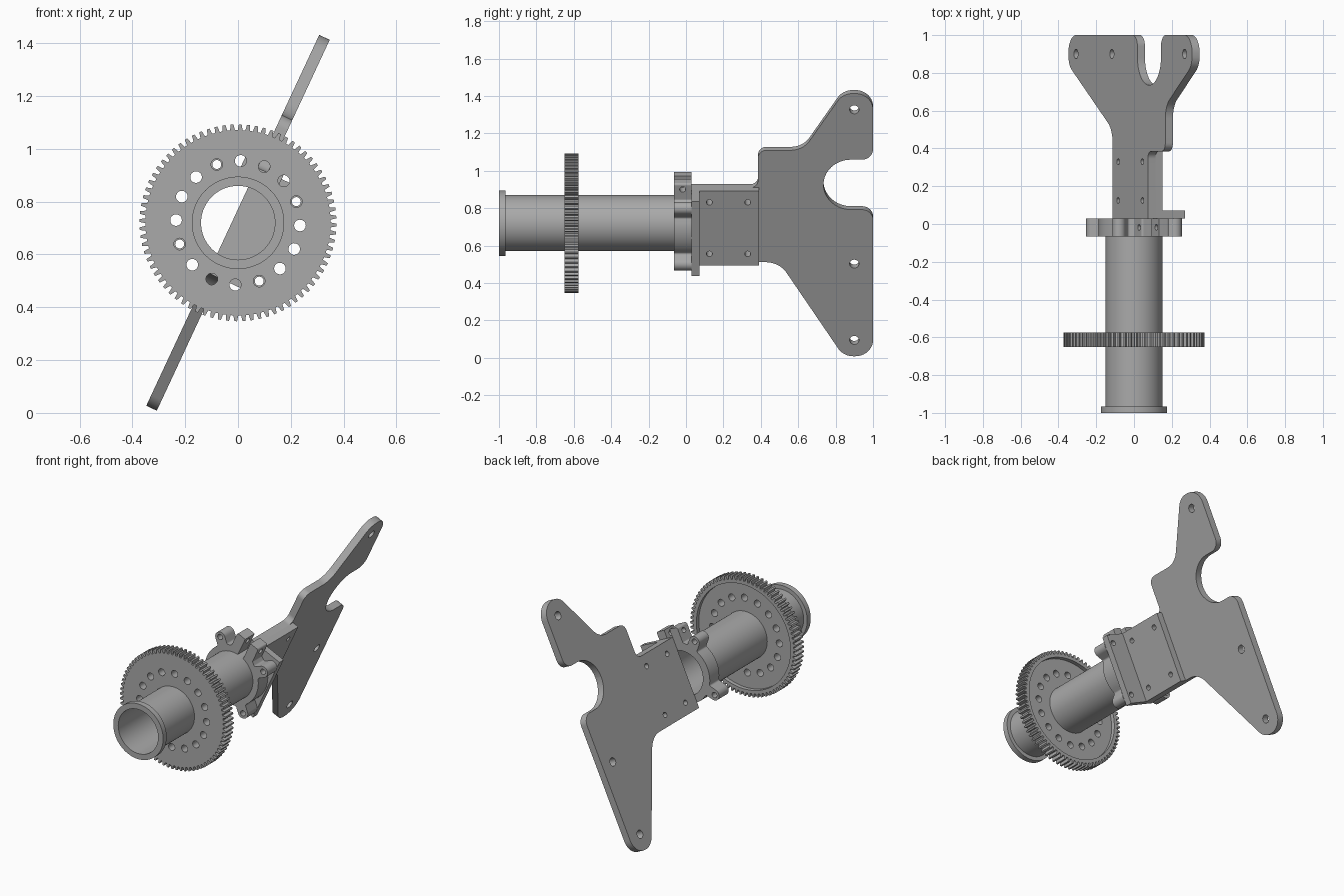
import bpy, bmesh
from math import sin, cos, tan, atan2, pi, radians
from mathutils import Vector, Matrix

cube = bpy.data.objects.get("Cube")
if cube:
    bpy.data.objects.remove(cube)

grey = bpy.data.materials.new("machined_grey")
grey.use_nodes = True
grey.diffuse_color = (0.4, 0.4, 0.4, 1)
grey.node_tree.nodes["Principled BSDF"].inputs["Base Color"].default_value = (0.4, 0.4, 0.4, 1)

# Frame of the tilted plate: U runs up the plate, D is its outward normal
AXIS_Z = 0.72
TILT = radians(65)
U = Vector((cos(TILT), 0, sin(TILT)))
D = Vector((sin(TILT), 0, -cos(TILT)))
Y = Vector((0, 1, 0))


def frame(x, y, z, offset):
    m = Matrix((x, y, z)).transposed().to_4x4()
    m.translation = Vector((0, 0, AXIS_Z)) + offset
    return m


def polar(r, deg):
    return r * cos(radians(deg)), r * sin(radians(deg))


def circle(r, cx=0, cy=0, n=24):
    return [(cx + r * cos(2 * pi * i / n), cy + r * sin(2 * pi * i / n)) for i in range(n)]


def rect(x0, x1, y0, y1):
    return [(x0, y0), (x1, y0), (x1, y1), (x0, y1)]


def rounded(corners, steps=10):
    """Closed outline from (x, y, radius) corners with true arc fillets."""
    out = []
    for i, (x, y, r) in enumerate(corners):
        p = Vector((x, y))
        if r == 0:
            out.append(p)
            continue
        a = (Vector(corners[i - 1][:2]) - p).normalized()
        b = (Vector(corners[(i + 1) % len(corners)][:2]) - p).normalized()
        half = a.angle(b) / 2
        c = p + (a + b).normalized() * r / sin(half)
        v0 = p + a * r / tan(half) - c
        v1 = p + b * r / tan(half) - c
        start = atan2(v0.y, v0.x)
        sweep = (atan2(v1.y, v1.x) - start + pi) % (2 * pi) - pi
        for k in range(steps + 1):
            t = start + sweep * k / steps
            out.append(c + Vector((cos(t), sin(t))) * r)
    return out


def slab(name, loops, thickness, matrix):
    """Extruded flat part; the first loop is the outline, the rest are holes."""
    curve = bpy.data.curves.new(name, 'CURVE')
    curve.dimensions = '2D'
    curve.fill_mode = 'BOTH'
    curve.extrude = thickness / 2
    for loop in loops:
        s = curve.splines.new('POLY')
        s.points.add(len(loop) - 1)
        for pt, co in zip(s.points, loop):
            pt.co = (co[0], co[1], 0, 1)
        s.use_cyclic_u = True
    tmp = bpy.data.objects.new(name + "_outline", curve)
    mesh = bpy.data.meshes.new_from_object(tmp)
    bpy.data.objects.remove(tmp)
    bpy.data.curves.remove(curve)
    bm = bmesh.new()
    bm.from_mesh(mesh)
    bmesh.ops.remove_doubles(bm, verts=bm.verts, dist=1e-5)
    bmesh.ops.recalc_face_normals(bm, faces=bm.faces)
    bm.to_mesh(mesh)
    bm.free()
    mesh.name = name
    mesh.materials.clear()
    mesh.materials.append(grey)
    ob = bpy.data.objects.new(name, mesh)
    ob.matrix_world = matrix
    bpy.context.collection.objects.link(ob)
    return ob


def axial(name, loops, y0, y1):
    return slab(name, loops, y1 - y0, frame(D, U, -Y, Y * (y0 + y1) / 2))


def along_plate(name, loops, d0, d1):
    return slab(name, loops, d1 - d0, frame(Y, U, D, D * (d0 + d1) / 2))


parts = []

# Tube and its front lip
bore = circle(0.14, n=72)
parts.append(axial("tube", [circle(0.15, n=72), bore], -0.99, 0.03))
parts.append(axial("front_lip", [circle(0.175, n=72), bore], -1.0, -0.965))

# Toothed rim and drilled web, recessed at the back
TEETH = 76
teeth = []
for i in range(TEETH):
    for f, r in ((-0.32, 0.351), (-0.17, 0.373), (0.17, 0.373), (0.32, 0.351)):
        teeth.append(polar(r, 360 * (i + f) / TEETH))
parts.append(axial("gear_rim", [teeth, circle(0.33, n=96)], -0.65, -0.575))
web_holes = [circle(0.022, *polar(0.235, 22.5 * i)) for i in range(16)]
parts.append(axial("gear_web", [circle(0.33, n=96), circle(0.149, n=72)] + web_holes, -0.65, -0.6))

# Split clamp collar with four ears and two clamping tabs
outline = [(-0.02, 0.27, 0), (-0.08, 0.27, 0.012), (-0.08, 0.175, 0.006)]
EARS = (135, 225, 315, 405)
for a in EARS:
    e, p = Vector(polar(1, a)), Vector(polar(1, a + 90))
    for r, side, fillet in ((0.185, -1, 0.012), (0.267, -1, 0.0349),
                            (0.267, 1, 0.0349), (0.185, 1, 0.012)):
        outline.append((*(e * r + p * 0.035 * side), fillet))
    if a != EARS[-1]:
        outline += [(*polar(0.188, a + s), 0) for s in range(20, 71, 5)]
outline += [(0.08, 0.175, 0.006), (0.08, 0.27, 0.012), (0.02, 0.27, 0)]
outline += [(*polar(0.149, 82 - 344 * i / 72), 0) for i in range(73)]
ear_holes = [circle(0.017, *polar(0.235, a)) for a in EARS]
collar = axial("clamp_collar", [rounded(outline)] + ear_holes, -0.065, 0.03)
parts.append(collar)

# Clamping bolt hole through both tabs
cutter = slab("bolt_cutter", [circle(0.016)], 0.4, frame(Y, U, D, U * 0.236 - Y * 0.018))
cutter.hide_render = True
mod = collar.modifiers.new("bolt_hole", 'BOOLEAN')
mod.operation = 'DIFFERENCE'
mod.solver = 'EXACT'
mod.object = cutter
bpy.context.view_layer.update()
collar.data = bpy.data.meshes.new_from_object(
    collar.evaluated_get(bpy.context.evaluated_depsgraph_get()))
collar.modifiers.clear()
bpy.data.objects.remove(cutter)

# Angle bracket: foot on the collar, leg along the plate
foot_holes = [circle(0.017, *polar(0.235, a)) for a in (45, -45)]
parts.append(axial("bracket_foot", [rect(0.022, 0.195, -0.22, 0.22)] + foot_holes, 0.03, 0.072))
bolts = [circle(0.016, y, u) for y in (0.125, 0.33) for u in (-0.152, 0.152)]
parts.append(along_plate("bracket_leg", [rect(0.072, 0.39, -0.22, 0.22)] + bolts, 0.022, 0.063))

# Tilted mounting plate with a round-ended notch in its rear edge
plate = rounded([
    (0.03, 0.22, 0), (0.385, 0.22, 0.04), (0.385, 0.44, 0.045), (0.625, 0.44, 0.12),
    (0.839, 0.775, 0.095), (1.0, 0.775, 0.095),
    (1.0, 0.385, 0.06), (0.735, 0.385, 0.147), (0.735, 0.09, 0.147), (1.0, 0.09, 0.06),
    (1.0, -0.775, 0.095), (0.842, -0.775, 0.095), (0.499, -0.22, 0.13), (0.03, -0.22, 0)])
mounts = [circle(0.025, 0.9, u) for u in (0.68, -0.23, -0.68)]
parts.append(along_plate("mounting_plate", [plate] + bolts + mounts, -0.022, 0.022))

# Smooth the round walls, keep the edges crisp
bpy.ops.object.select_all(action='DESELECT')
for ob in parts:
    ob.select_set(True)
bpy.context.view_layer.objects.active = parts[0]
bpy.ops.object.shade_smooth_by_angle(angle=radians(25))
